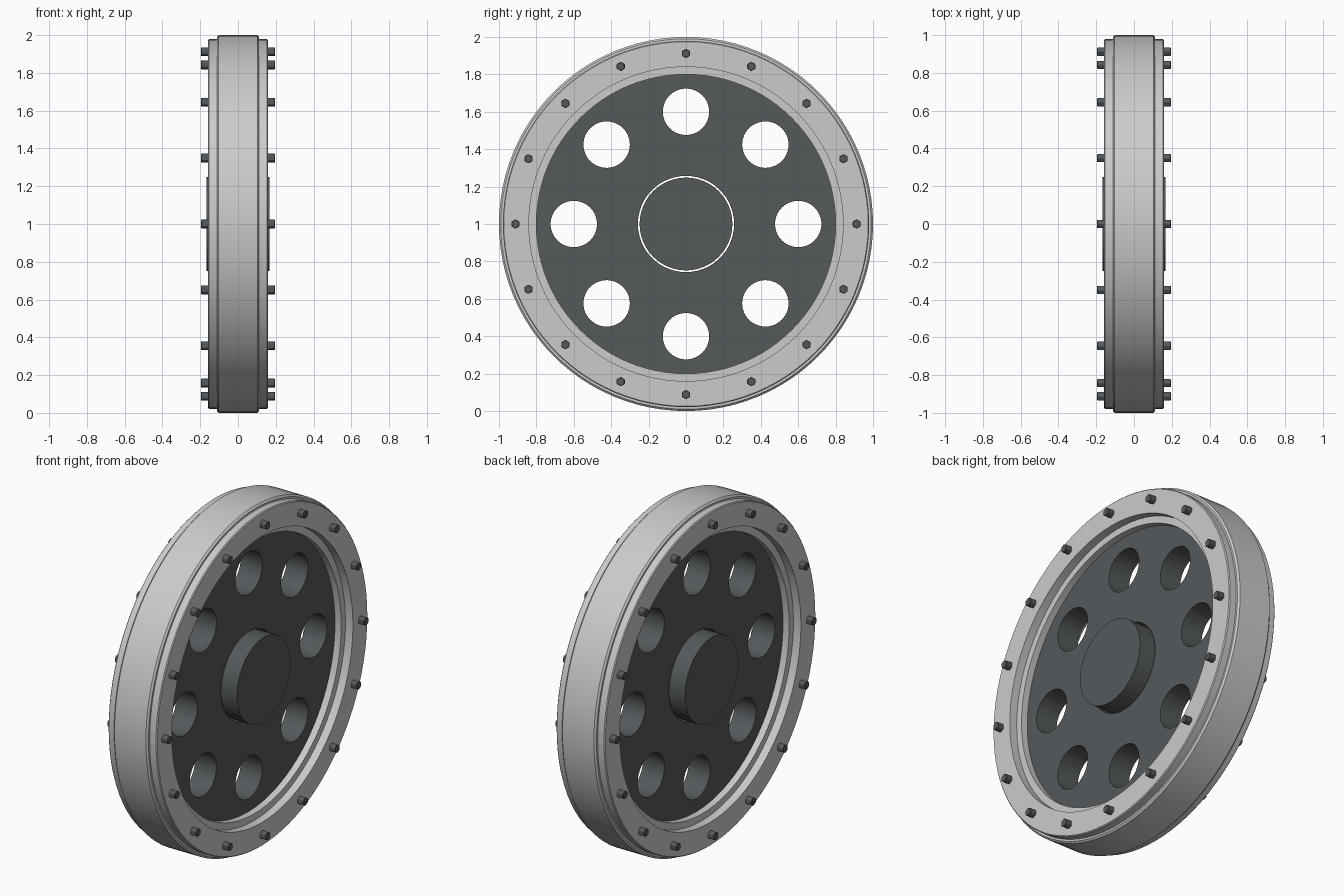
import bpy, bmesh, math
from mathutils import Matrix, Vector

if "Cube" in bpy.data.objects:
    bpy.data.objects.remove(bpy.data.objects["Cube"])

CENTRE = Vector((0, 0, 1))

dark = bpy.data.materials.new("dark_metal")
dark.diffuse_color = (0.09, 0.1, 0.105, 1)
dark.use_nodes = True
dark.node_tree.nodes["Principled BSDF"].inputs["Base Color"].default_value = dark.diffuse_color


def finish(name, bm, mat=None, smooth=True):
    bmesh.ops.recalc_face_normals(bm, faces=bm.faces)
    me = bpy.data.meshes.new(name)
    bm.to_mesh(me)
    bm.free()
    ob = bpy.data.objects.new(name, me)
    ob.location = CENTRE
    bpy.context.collection.objects.link(ob)
    if mat:
        me.materials.append(mat)
    if smooth:
        bpy.ops.object.select_all(action='DESELECT')
        ob.select_set(True)
        bpy.context.view_layer.objects.active = ob
        bpy.ops.object.shade_smooth_by_angle(angle=math.radians(30))
    return ob


def lathe(name, profile, mat=None, steps=96):
    """Revolve a closed (x, radius) profile around the x axis."""
    bm = bmesh.new()
    rings = []
    for i in range(steps):
        a = 2 * math.pi * i / steps
        rings.append([bm.verts.new((x, r * math.cos(a), r * math.sin(a))) for x, r in profile])
    n = len(profile)
    for i in range(steps):
        p, q = rings[i], rings[(i + 1) % steps]
        for j in range(n):
            k = (j + 1) % n
            bm.faces.new((p[j], p[k], q[k], q[j]))
    return finish(name, bm, mat)


def x_cylinder(bm, radius, half, segments, x=0, y=0, z=0, spin=0):
    """Add a capped cylinder lying along x."""
    m = (Matrix.Translation((x, y, z)) @ Matrix.Rotation(spin, 4, 'X')
         @ Matrix.Rotation(math.pi / 2, 4, 'Y'))
    return bmesh.ops.create_cone(bm, cap_ends=True, segments=segments, radius1=radius,
                                 radius2=radius, depth=2 * half, matrix=m)["verts"]


def around(count, radius):
    for i in range(count):
        a = 2 * math.pi * i / count
        yield radius * math.cos(a), radius * math.sin(a)


# Stepped rim: wide tread band plus a raised flange on each side
half = [(0.11, 0.80), (0.11, 0.84), (0.158, 0.84), (0.158, 0.974),
        (0.153, 0.979), (0.112, 0.979), (0.112, 0.99), (0.102, 1.0)]
lathe("rim", half + [(-x, r) for x, r in reversed(half)])

# Web disc with eight lightening holes and a clearance hole for the hub
disc = lathe("web_disc", [(-0.07, 0.257), (0.07, 0.257), (0.07, 0.803), (-0.07, 0.803)], dark)
bm = bmesh.new()
for y, z in around(8, 0.6):
    x_cylinder(bm, 0.124, 0.2, 48, y=y, z=z)
cutter = finish("hole_cutter", bm, dark, smooth=False)
cutter.hide_render = True
mod = disc.modifiers.new("holes", 'BOOLEAN')
mod.operation = 'DIFFERENCE'
mod.solver = 'EXACT'
mod.object = cutter
bpy.ops.object.select_all(action='DESELECT')
disc.select_set(True)
bpy.context.view_layer.objects.active = disc
bpy.ops.object.modifier_apply(modifier=mod.name)
bpy.data.objects.remove(cutter)
bpy.ops.object.shade_smooth_by_angle(angle=math.radians(30))

# Hub plug
bm = bmesh.new()
x_cylinder(bm, 0.248, 0.167, 64)
finish("hub", bm, dark)

# Hex bolts on both flanges
bm = bmesh.new()
for side in (-1, 1):
    for y, z in around(16, 0.912):
        x_cylinder(bm, 0.025, 0.023, 6, x=side * 0.173, y=y, z=z, spin=math.pi / 2)
bmesh.ops.bevel(bm, geom=list(bm.edges), offset=0.003, segments=1, affect='EDGES')
finish("flange_bolts", bm, dark, smooth=False)
